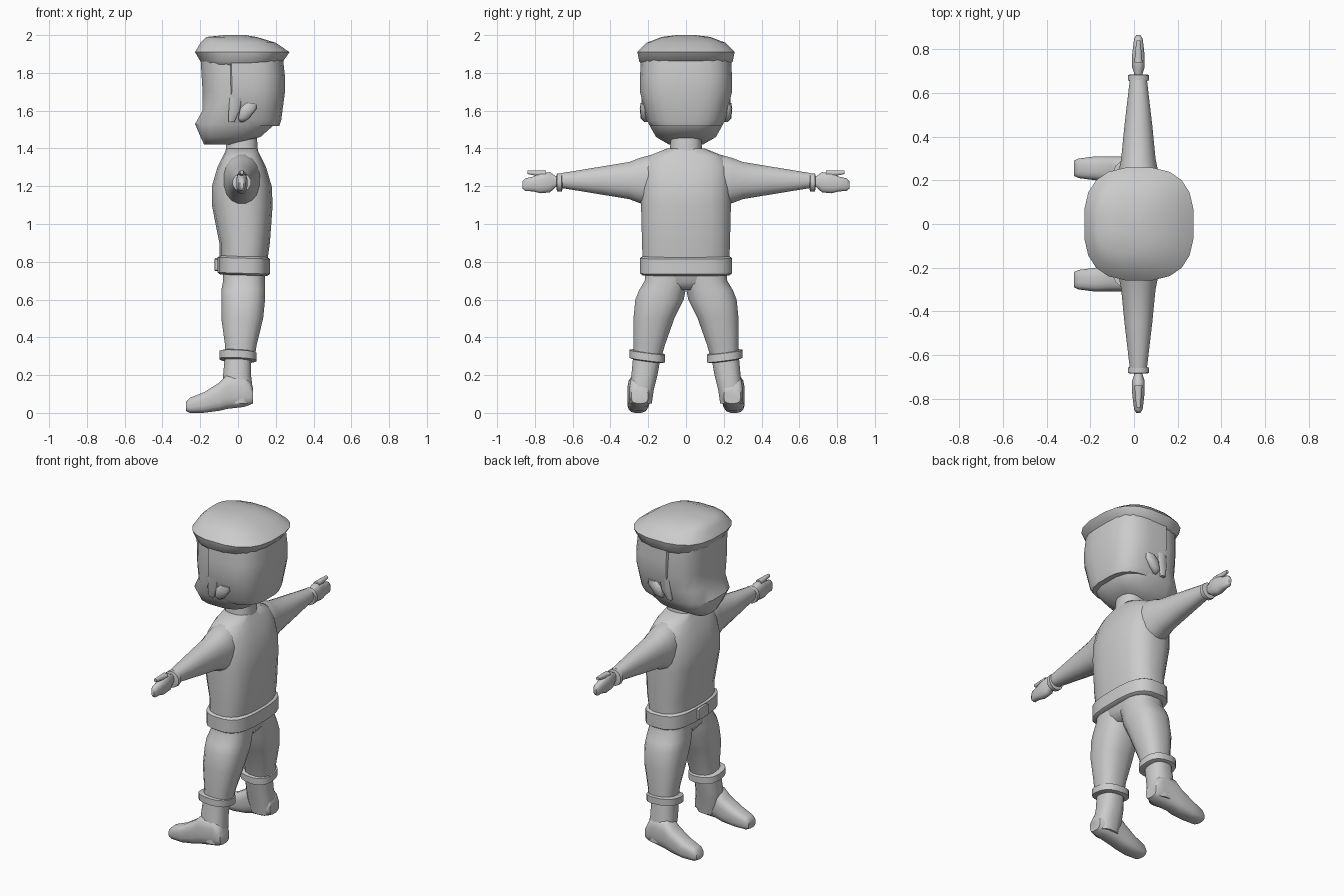
import bpy, bmesh, math
from mathutils import Vector

cube = bpy.data.objects.get("Cube")
if cube:
    bpy.data.objects.remove(cube, do_unlink=True)

grey = bpy.data.materials.new("plain grey")
grey.use_nodes = True
colour = (.6, .6, .6, 1)
grey.diffuse_color = colour
grey.node_tree.nodes["Principled BSDF"].inputs["Base Color"].default_value = colour


def finish(name, bm, mirror):
    """Turn a bmesh into a smooth-shaded object, optionally mirrored across y."""
    bmesh.ops.recalc_face_normals(bm, faces=bm.faces)
    mesh = bpy.data.meshes.new(name)
    bm.to_mesh(mesh)
    bm.free()
    mesh.materials.append(grey)
    obj = bpy.data.objects.new(name, mesh)
    bpy.context.collection.objects.link(obj)
    bpy.ops.object.select_all(action='DESELECT')
    obj.select_set(True)
    bpy.context.view_layer.objects.active = obj
    bpy.ops.object.shade_smooth_by_angle(angle=math.radians(50))
    if mirror:
        modifier = obj.modifiers.new("Mirror", 'MIRROR')
        modifier.use_axis = (False, True, False)
        modifier.use_mirror_merge = False


def loft(name, axis, sections, power=2.5, sides=16, mirror=False, warp=None):
    """Skin rounded sections (position, low a, high a, low b, high b) along an axis.
    a and b are the two remaining axes in alphabetical order."""
    along = "xyz".index(axis)
    across, beside = [index for index in range(3) if index != along]
    bm = bmesh.new()
    rings = []
    for position, a_low, a_high, b_low, b_high in sections:
        ring = []
        for step in range(sides):
            turn = math.tau * (step + .5) / sides
            cosine, sine = math.cos(turn), math.sin(turn)
            u = math.copysign(abs(cosine) ** (2 / power), cosine)
            v = math.copysign(abs(sine) ** (2 / power), sine)
            point = Vector()
            point[along] = position
            point[across] = (a_low + a_high + u * (a_high - a_low)) / 2
            point[beside] = (b_low + b_high + v * (b_high - b_low)) / 2
            ring.append(bm.verts.new(warp(point) if warp else point))
        rings.append(ring)
    for low, high in zip(rings, rings[1:]):
        for i in range(sides):
            j = (i + 1) % sides
            bm.faces.new((low[i], low[j], high[j], high[i]))
    bm.faces.new(rings[0])
    bm.faces.new(rings[-1])
    finish(name, bm, mirror)


def even(rows):
    """Sections symmetric about y from (height, back-to-front limits, half width)."""
    return [(t, low, high, -half, half) for t, low, high, half in rows]


def centred(a, b, rows):
    """Sections around a fixed centre line from (position, half a, half b)."""
    return [(t, a - p, a + p, b - q, b + q) for t, p, q in rows]


def band(name, axis, middle, depth, limits, bevel, **options):
    """A short ring with bevelled rims."""
    a_low, a_high, b_low, b_high = limits
    inner = (a_low + bevel, a_high - bevel, b_low + bevel, b_high - bevel)
    half = depth / 2
    rim = half * .8
    loft(name, axis, [(middle - half, *inner), (middle - rim, *limits),
                      (middle + rim, *limits), (middle + half, *inner)], **options)


def tilt(along_x, along_y, pivot):
    """Raise points in proportion to their distance from the pivot."""
    return lambda p: p + Vector((0, 0, along_x * p.x + along_y * (p.y - pivot)))


# Head, with a jutting chin towards -x
loft("head", 'z', even([
    (1.42, -.18, -.04, .09), (1.46, -.2, .12, .16), (1.53, -.23, .2, .2),
    (1.6, -.19, .21, .22), (1.7, -.19, .22, .24), (1.86, -.2, .22, .23)]), power=3)

# Hair shell wrapping the back of the head, cut straight ahead of the ears
loft("hair", 'z', even([
    (1.52, -.2, .22, .19), (1.55, -.2, .23, .21), (1.7, -.2, .25, .245),
    (1.78, -.2, .25, .245), (1.87, -.2, .24, .24)]),
    power=3, sides=24, warp=lambda p: Vector((max(p.x, -.04), p.y, p.z)))

# Sideburn ahead of each ear
loft("sideburn", 'z', [
    (1.54, -.05, -.02, .18, .22), (1.6, -.05, .01, .18, .235),
    (1.74, -.04, .04, .18, .24)], power=6, sides=8, mirror=True)

# Ears
loft("ear", 'z', [
    (1.54, .01, .03, .2, .22), (1.56, 0, .06, .2, .24),
    (1.61, .01, .1, .2, .245), (1.64, .04, .1, .2, .24)], sides=10, mirror=True)

# Flat cap, peaked at the back
loft("cap", 'z', even([
    (1.83, -.17, .16, .22), (1.86, -.2, .24, .25), (1.91, -.23, .275, .26),
    (1.96, -.2, .2, .21), (1.99, -.17, .1, .13), (2, -.07, .04, .05)]),
    power=2.7, sides=20)

# Neck and torso
loft("neck", 'z', even([(1.34, -.07, .11, .09), (1.48, -.06, .1, .08)]))
loft("torso", 'z', even([
    (.76, -.1, .15, .23), (.9, -.1, .17, .235), (1.1, -.14, .185, .24),
    (1.2, -.14, .18, .24), (1.3, -.11, .15, .235), (1.36, -.08, .12, .2),
    (1.4, -.06, .1, .1)]), power=2.7, sides=20)

# Belt band and buckle
band("belt", 'z', .78, .1, (-.11, .17, -.245, .245), .015,
     power=3, sides=20, warp=tilt(-.03, 0, 0))
band("buckle", 'x', -.11, .03, (-.05, .05, .75, .82), .01, power=8, sides=8)

# Sleeves with cuffs
loft("sleeve", 'y', centred(.02, 1.23, [
    (.1, .09, .14), (.18, .1, .14), (.25, .09, .12), (.3, .08, .1),
    (.45, .065, .075), (.66, .04, .04)]), power=2.2, mirror=True)
band("sleeve_cuff", 'y', .67, .03, (-.03, .07, 1.17, 1.27), .01,
     power=2, sides=12, mirror=True)

# Hands: palm with grouped fingers, and a separate thumb
loft("hand", 'y', centred(.02, 1.22, [
    (.66, .02, .03), (.69, .02, .03), (.72, .03, .055), (.77, .03, .055),
    (.81, .025, .04), (.85, .02, .035), (.865, .01, .02)]),
    sides=12, mirror=True, warp=tilt(0, -.1, .73))
loft("thumb", 'y', centred(.02, 1.27, [
    (.74, .02, .02), (.79, .015, .015), (.84, .01, .01)]),
    sides=8, mirror=True, warp=tilt(0, .1, .8))

# Trouser legs and hips
loft("trouser_leg", 'z', [
    (.29, -.07, .09, .13, .28), (.36, -.07, .1, .11, .28),
    (.5, -.09, .135, .06, .28), (.6, -.09, .145, .01, .27),
    (.65, -.09, .145, 0, .25), (.7, -.08, .145, -.02, .22),
    (.76, -.08, .145, -.03, .215)], mirror=True)
loft("hips", 'z', even([
    (.65, -.05, .11, .06), (.69, -.08, .14, .17), (.76, -.08, .15, .21)]))

# Trouser cuffs, tilted up on the outside
band("trouser_cuff", 'z', .3, .05, (-.1, .1, .11, .3), .015,
     mirror=True, warp=tilt(-.05, .13, .2))

# Boots: ankle shaft and foot pointing to -x
loft("boot_shaft", 'z', [
    (.05, -.06, .07, .18, .3), (.12, -.08, .08, .17, .3),
    (.2, -.08, .07, .15, .29), (.31, -.07, .07, .13, .28)], mirror=True)
loft("boot_foot", 'x', [
    (-.275, .22, .29, .01, .06), (-.255, .21, .3, 0, .08),
    (-.18, .2, .31, 0, .11), (-.1, .19, .31, .01, .16),
    (-.06, .19, .31, .02, .2), (.03, .18, .3, .03, .2),
    (.06, .19, .3, .04, .17), (.08, .2, .29, .05, .13)], power=3, mirror=True)
